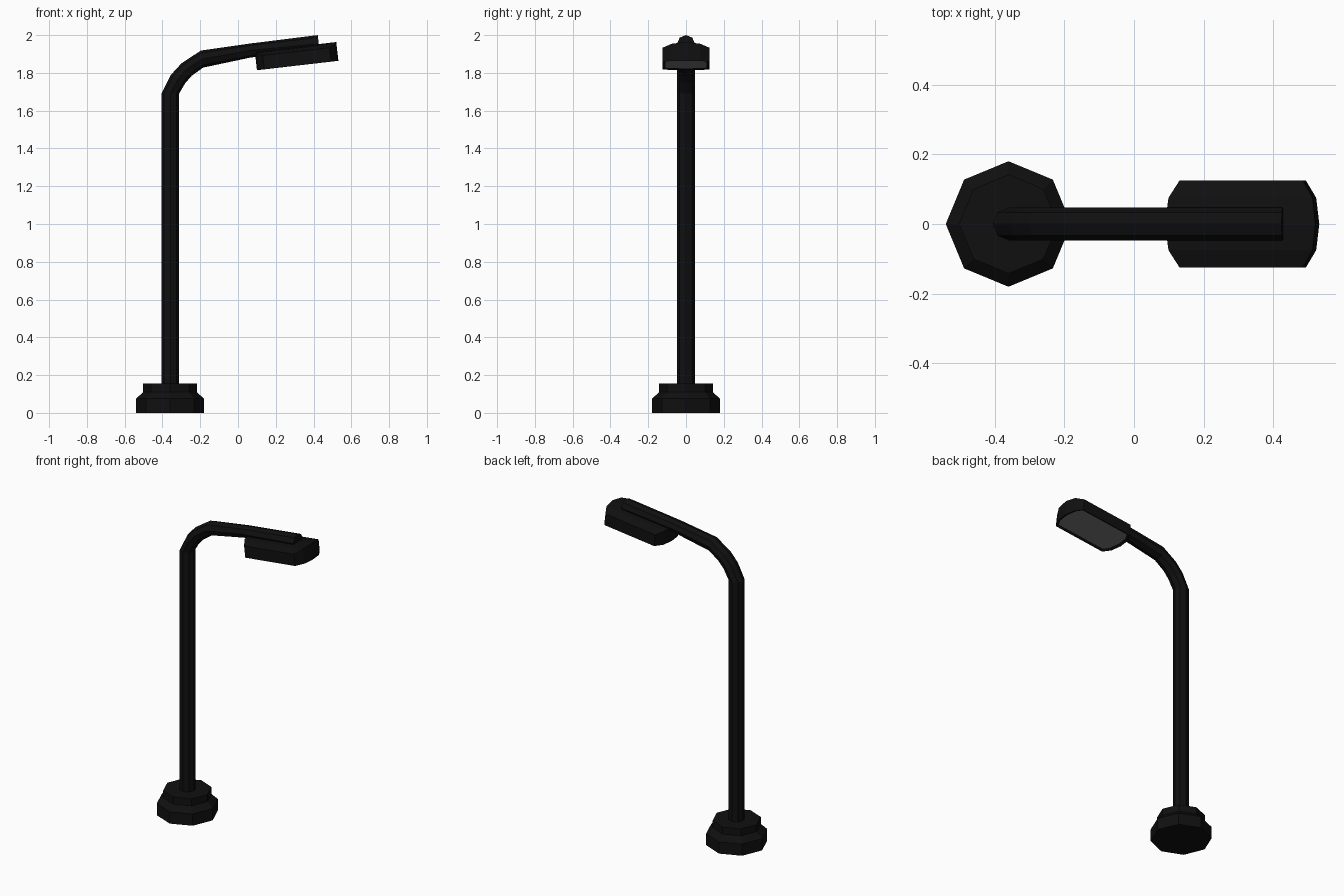
import bpy, bmesh
from math import cos, sin, pi, radians
from mathutils import Vector, Matrix

if "Cube" in bpy.data.objects:
    bpy.data.objects.remove(bpy.data.objects["Cube"])


def material(name, v):
    m = bpy.data.materials.new(name)
    m.diffuse_color = (v, v, v, 1)
    m.use_nodes = True
    m.node_tree.nodes["Principled BSDF"].inputs["Base Color"].default_value = m.diffuse_color
    return m


BLACK = material("black_metal", 0.005)
GLASS = material("lamp_glass", 0.2)


def finish(bm, name, mat):
    bmesh.ops.recalc_face_normals(bm, faces=bm.faces)
    me = bpy.data.meshes.new(name)
    bm.to_mesh(me)
    bm.free()
    me.materials.append(mat)
    ob = bpy.data.objects.new(name, me)
    bpy.context.collection.objects.link(ob)
    return ob


def loft(name, rings, mat):
    """Skin a list of point rings and cap both ends."""
    bm = bmesh.new()
    vs = [[bm.verts.new(p) for p in r] for r in rings]
    n = len(vs[0])
    for a, b in zip(vs, vs[1:]):
        for i in range(n):
            j = (i + 1) % n
            bm.faces.new((a[i], a[j], b[j], b[i]))
    bm.faces.new(vs[0])
    bm.faces.new(vs[-1])
    return finish(bm, name, mat)


def octagon(outer, inner, half_width):
    """Eight points spanning outer and inner (x, z) points and +-half_width in y."""
    o, i = Vector((outer[0], 0, outer[1])), Vector((inner[0], 0, inner[1]))
    c, u = (o + i) / 2, (o - i) / 2
    return [c + u * cos(k * pi / 4) + Vector((0, half_width * sin(k * pi / 4), 0))
            for k in range(8)]


# stepped base
PX = -0.36
loft("base", [octagon((PX - r, z), (PX + r, z), r)
              for r, z in ((0.18, 0), (0.18, 0.075), (0.142, 0.11), (0.142, 0.155))], BLACK)

# pole with bent arm: outer and inner edge of each section
sections = [((-0.405, 0.14), (-0.312, 0.14)), ((-0.405, 1.69), (-0.312, 1.69)),
            ((-0.355, 1.79), (-0.28, 1.745)), ((-0.30, 1.85), (-0.245, 1.785)),
            ((-0.197, 1.918), (-0.185, 1.828)), ((0.06, 1.955), (0.07, 1.882)),
            ((0.423, 2.0), (0.43, 1.91))]
loft("pole_and_arm", [octagon(o, i, 0.047) for o, i in sections], BLACK)

# lamp head: rows of (y, half length, roof height), tilted upwards
rows = [(0.125, 0.178, 0.074), (0.075, 0.208, 0.092), (0, 0.217, 0.1)]
rows += [(-y, l, h) for y, l, h in rows[1::-1]]
bm = bmesh.new()
top = [[bm.verts.new((s * l, y, h)) for s in (-1, 1)] for y, l, h in rows]
low = [[bm.verts.new((s * l, y, 0)) for s in (-1, 1)] for y, l, h in rows]
for k in range(4):
    bm.faces.new((top[k][0], top[k][1], top[k + 1][1], top[k + 1][0]))
    for s in (0, 1):
        bm.faces.new((top[k][s], top[k + 1][s], low[k + 1][s], low[k][s]))
for k in (0, 4):
    bm.faces.new((top[k][0], top[k][1], low[k][1], low[k][0]))
under = bm.faces.new([r[0] for r in low] + [r[1] for r in reversed(low)])
bmesh.ops.recalc_face_normals(bm, faces=bm.faces)

# glass set into the underside
bmesh.ops.inset_region(bm, faces=[under], thickness=0.018)
bmesh.ops.translate(bm, verts=under.verts, vec=(0, 0, 0.008))
under.material_index = 1
bm.transform(Matrix.Translation((0.316, 0, 1.839)) @ Matrix.Rotation(radians(-6.6), 4, 'Y'))
head = finish(bm, "lamp_head", BLACK)
head.data.materials.append(GLASS)
